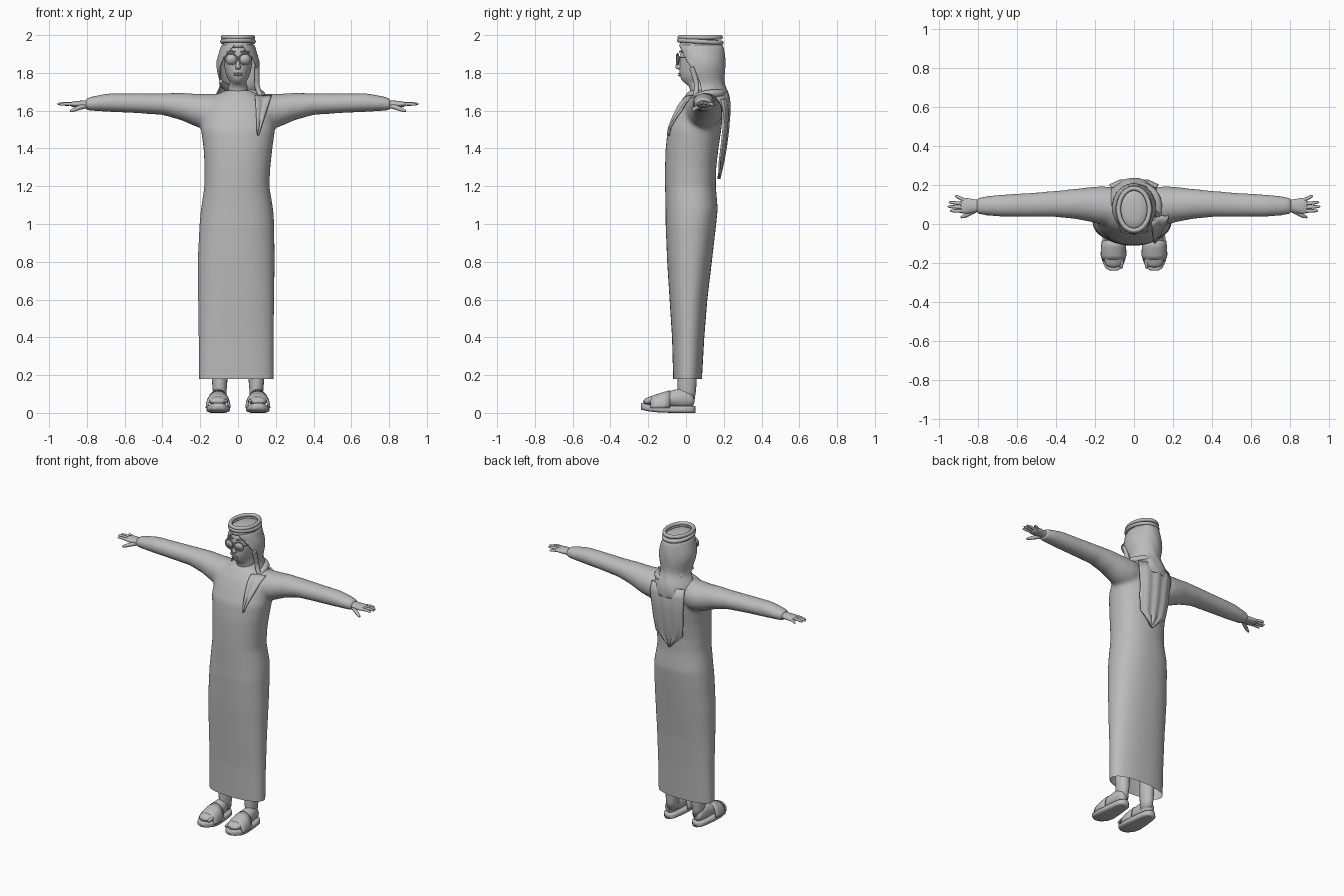
import bpy, bmesh
from math import sin, cos, pi, radians
from mathutils import Vector
from mathutils.bvhtree import BVHTree

cube = bpy.data.objects.get("Cube")
if cube:
    bpy.data.objects.remove(cube, do_unlink=True)

grey = bpy.data.materials.new("plain_grey")
grey.use_nodes = True
grey.diffuse_color = (0.5, 0.5, 0.5, 1)
grey.node_tree.nodes["Principled BSDF"].inputs["Base Color"].default_value = (0.5, 0.5, 0.5, 1)

X, Y, Z = Vector((1, 0, 0)), Vector((0, 1, 0)), Vector((0, 0, 1))


def ring(c, u, v, n=28, power=2.0, start=0.0, end=2 * pi):
    """Points on a (super)ellipse; open if it is not a full turn."""
    full = end - start > 6.28
    pts = []
    for i in range(n):
        a = start + (end - start) * i / (n if full else n - 1)
        ca, sa = cos(a), sin(a)
        k = (abs(ca) ** power + abs(sa) ** power) ** (-1 / power)
        pts.append(Vector(c) + u * (ca * k) + v * (sa * k))
    return pts


def finish(name, data, subsurf=0, thick=0.0):
    obj = bpy.data.objects.new(name, data)
    bpy.context.collection.objects.link(obj)
    data.materials.append(grey)
    if thick:
        m = obj.modifiers.new("thickness", "SOLIDIFY")
        m.thickness, m.offset = thick, 0
    if subsurf:
        obj.modifiers.new("smooth", "SUBSURF").levels = subsurf
        obj.modifiers["smooth"].render_levels = subsurf
    if isinstance(data, bpy.types.Mesh):
        for p in data.polygons:
            p.use_smooth = True
    return obj


def loft(name, rings, closed=True, caps=True, subsurf=0, thick=0.0):
    """Skin a row of point rings."""
    bm = bmesh.new()
    rows = [[bm.verts.new(p) for p in r] for r in rings]
    n = len(rows[0])
    for a, b in zip(rows, rows[1:]):
        for i in range(n if closed else n - 1):
            j = (i + 1) % n
            bm.faces.new((a[i], a[j], b[j], b[i]))
    if closed and caps:
        bm.faces.new(rows[0])
        bm.faces.new(rows[-1])
    bmesh.ops.recalc_face_normals(bm, faces=bm.faces)
    me = bpy.data.meshes.new(name)
    bm.to_mesh(me)
    bm.free()
    return finish(name, me, subsurf, thick)


def bake(obj):
    """Replace an object by its evaluated mesh."""
    bpy.context.view_layer.update()
    dg = bpy.context.evaluated_depsgraph_get()
    me = bpy.data.meshes.new_from_object(obj.evaluated_get(dg))
    name = obj.name
    bpy.data.objects.remove(obj, do_unlink=True)
    if not me.materials:
        me.materials.append(grey)
    new = bpy.data.objects.new(name, me)
    bpy.context.collection.objects.link(new)
    for p in me.polygons:
        p.use_smooth = True
    return new


def tube(name, pts, radius, cyclic=False, taper=None):
    cu = bpy.data.curves.new(name, "CURVE")
    cu.dimensions, cu.bevel_depth, cu.bevel_resolution = "3D", radius, 3
    cu.use_fill_caps = True
    sp = cu.splines.new("POLY" if cyclic else "NURBS")
    sp.points.add(len(pts) - 1)
    for i, p in enumerate(pts):
        sp.points[i].co = (*p, 1)
        sp.points[i].radius = taper[i] if taper else 1
    sp.use_cyclic_u = cyclic
    if not cyclic:
        sp.order_u, sp.use_endpoint_u, sp.resolution_u = 3, True, 6
    return bake(finish(name, cu))


def level(z, rx, yf, yb, cx=0.0, power=2.0, n=28):
    """Horizontal section given by its half width, front and back."""
    return ring((cx, (yf + yb) / 2, z), X * rx, Y * ((yb - yf) / 2), n, power)


# Robe: body and sleeves fused into one cloth surface
body_rows = [(.10, .199, -.066, .08, -.01), (.4, .199, -.074, .097, -.01), (.6, .202, -.087, .113, -.01),
             (.8, .204, -.1, .137, -.01), (1.0, .198, -.108, .16, -.006), (1.08, .191, -.108, .168, -.005),
             (1.2, .172, -.111, .158, -.006), (1.3, .174, -.111, .16, -.003), (1.4, .182, -.108, .172, 0),
             (1.5, .196, -.097, .187, 0), (1.58, .19, -.065, .195, 0), (1.64, .17, -.035, .19, 0),
             (1.68, .12, -.005, .17, 0), (1.71, .062, .02, .14, 0)]
robe = loft("robe", [level(z, r, f, b, cx, 2.3, 40) for z, r, f, b, cx in body_rows])
sleeve_rows = [(.06, .09, 1.60, .09, .09), (.16, .095, 1.595, .1, .095), (.22, .1, 1.602, .09, .088),
               (.3, .103, 1.622, .078, .073), (.4, .103, 1.635, .068, .058), (.55, .097, 1.64, .062, .053),
               (.68, .094, 1.643, .058, .05), (.76, .093, 1.638, .05, .041), (.81, .092, 1.634, .043, .032)]
parts = [robe]
for s in (-1, 1):
    parts.append(loft("sleeve", [ring((s * x, y, z), Y * ry, Z * rz) for x, y, z, ry, rz in sleeve_rows]))
bm = bmesh.new()
for p in parts:
    bm.from_mesh(p.data)
bm.to_mesh(robe.data)
bm.free()
for p in parts[1:]:
    bpy.data.objects.remove(p, do_unlink=True)
mod = robe.modifiers.new("fuse", "REMESH")
mod.mode, mod.voxel_size = "VOXEL", 0.011
mod = robe.modifiers.new("relax", "SMOOTH")
mod.factor, mod.iterations = 0.5, 14
robe = bake(robe)
bm = bmesh.new()
bm.from_mesh(robe.data)
bmesh.ops.bisect_plane(bm, geom=bm.verts[:] + bm.edges[:] + bm.faces[:],
                       plane_co=(0, 0, .18), plane_no=(0, 0, 1), clear_inner=True)
robe_tree = BVHTree.FromBMesh(bm)
bm.to_mesh(robe.data)
bm.free()

# Hands and feet
finger_tips = [(.945, .068, 1.632), (.956, .09, 1.636), (.95, .112, 1.636), (.918, .145, 1.63)]
sole_rows = [(-.238, .022, .035), (-.225, .042, .032), (-.19, .058, .025), (-.14, .062, .02), (-.07, .056, .018),
             (0, .047, .018), (.03, .04, .018), (.05, .02, .018)]
foot_rows = [(-.225, .06, .028, .012), (-.2, .063, .048, .022), (-.15, .066, .053, .032), (-.09, .072, .048, .042),
             (-.03, .08, .042, .055), (.02, .075, .037, .045), (.046, .062, .022, .025)]
for s, side in ((-1, "right"), (1, "left")):
    palm = [(.77, .036, .026), (.81, .031, .02), (.845, .04, .019), (.875, .043, .015), (.892, .036, .01)]
    loft(side + "_palm", [ring((s * x, .093, 1.634), Y * ry, Z * rz, 16) for x, ry, rz in palm], subsurf=1)
    for i, (x, y, z) in enumerate(finger_tips):
        root = Vector((s * .865, .066 + .018 * i, 1.634))
        tip = Vector((s * x, y, z))
        tube(f"{side}_finger_{i + 1}", [root, root.lerp(tip, .5) + Z * .004, root.lerp(tip, .9), tip], .0095,
             taper=[1, .95, .8, .35])
    tube(side + "_thumb", [(s * .81, .075, 1.625), (s * .85, .05, 1.613), (s * .875, .038, 1.602),
                           (s * .888, .034, 1.597)], .012, taper=[1.2, 1, .8, .4])
    fx = s * .105
    loft(side + "_foot", [ring((fx, y, z), X * rx, Z * rz, 20) for y, z, rx, rz in foot_rows], subsurf=1)
    leg = [(.06, .002, .034, .042), (.11, .004, .036, .048), (.16, .006, .04, .05), (.4, .01, .052, .055)]
    loft(side + "_lower_leg", [ring((s * .097, y, z), X * rx, Y * ry, 20) for z, y, rx, ry in leg])
    loft(side + "_sandal_sole", [ring((fx, y, z), X * rx, Z * .018, 20, 5) for y, rx, z in sole_rows])
    strap = [(-.188, .054, .056), (-.16, .062, .068), (-.12, .061, .08), (-.085, .056, .09)]
    loft(side + "_sandal_strap", [ring((fx, y, .026), X * rx, Z * h, 16, 2.4, 0, pi) for y, rx, h in strap],
         closed=False, thick=.008)
    # Toes at the open front of the sandal
    for i in range(5):
        tx = fx + s * (i - 2) * .02
        ty = -.226 + .007 * i
        tube(f"{side}_toe_{i + 1}", [(tx, ty + .05, .062), (tx, ty + .015, .063), (tx, ty, .056)],
             .012 - .001 * i, taper=[1, 1, .5])

# Head and face
head_rows = [(1.64, .06, .015, .15), (1.70, .054, .025, .14), (1.735, .05, .015, .14), (1.748, .04, -.012, .145),
             (1.765, .052, -.027, .15), (1.79, .064, -.034, .17), (1.83, .073, -.036, .18), (1.88, .077, -.031, .185),
             (1.93, .076, -.03, .18), (1.965, .06, .0, .15)]
loft("head", [level(*r) for r in head_rows], subsurf=1)
nose = [(1.89, .007, -.036, -.02), (1.86, .009, -.046, -.02), (1.835, .014, -.06, -.02), (1.824, .016, -.056, -.02),
        (1.818, .01, -.042, -.02)]
loft("nose", [level(*r, n=12) for r in nose], subsurf=1)
for name, z, h in (("upper_lip", 1.797, .005), ("lower_lip", 1.787, .006)):
    loft(name, [ring((x, -.036 + 5 * x * x, z), Y * max(.001, .008 - abs(x) * .25), Z * (h - abs(x) * .15), 10)
                for x in (-.026, -.014, 0, .014, .026)], subsurf=1)

# Round glasses
for s, side in ((-1, "right"), (1, "left")):
    rim = ring((s * .037, -.044, 1.873), X * .031 + Y * s * .006, Z * .029, 32)
    tube(side + "_glasses_rim", rim, .0035, cyclic=True)
    loft(side + "_lens", [rim, [p + Y * .003 for p in rim]])
    tube(side + "_glasses_arm", [(s * .067, -.038, 1.88), (s * .08, -.01, 1.882), (s * .088, .07, 1.878)], .003)
    tube(side + "_eyebrow", [(s * .014, -.034, 1.911), (s * .037, -.033, 1.917), (s * .062, -.012, 1.91)], .004)
tube("glasses_bridge", [(-.009, -.045, 1.88), (0, -.05, 1.884), (.009, -.045, 1.88)], .0035)

# Head cloth: crown, then a veil that opens around the face and spreads on the shoulders
crown = [(1.925, .086, -.041, .195), (1.95, .083, -.038, .192), (1.972, .072, -.025, .18), (1.983, .045, .01, .14),
         (1.986, .012, .06, .09)]
loft("headcloth_crown", [level(*r) for r in crown], subsurf=1)
veil_rows = [(1.95, .083, .115, .078, 8), (1.92, .093, .121, .08, 28), (1.86, .114, .122, .084, 50),
             (1.81, .109, .118, .086, 66), (1.76, .094, .108, .09, 80), (1.725, .092, .11, .094, 82),
             (1.69, .112, .122, .102, 80), (1.65, .135, .126, .108, 90), (1.59, .145, .122, .11, 105)]


def veil_ring(z, rx, ry, cy, gap):
    g = radians(gap)
    pts = ring((0, cy, z), Y * -ry, X * rx, 41, 2, g, 2 * pi - g)
    c = Vector((0, cy, z))
    return [c + (p - c) * (1 + .018 * sin(i * .9 + z * 45)) for i, p in enumerate(pts)]


loft("headcloth_veil", [veil_ring(*r) for r in veil_rows], closed=False, subsurf=1, thick=.008)

# Rolled folds that wrap the neck
tube("neck_fold", [(-.092, .06, 1.755), (-.085, .15, 1.735), (0, .205, 1.70), (.09, .18, 1.69), (.13, .1, 1.69),
                   (.125, .04, 1.67)], .02, taper=[.5, .9, 1, 1.1, 1.1, .7])
tube("side_fold", [(.1, .03, 1.83), (.1, .05, 1.77), (.1, .06, 1.72), (.12, .05, 1.68)], .014)

# Pointed end hanging over the left chest, laid on the robe
drape = []
for i in range(13):
    t = i / 12
    z, row, y = 1.68 - .21 * t, [], .04
    for j in range(9):
        x = .09 + .014 * t + (.085 * (1 - t) + .003) * j / 8
        hit = robe_tree.ray_cast(Vector((x, -1, z)), Y)[0]
        y = min(hit.y, .06) if hit else y
        row.append(Vector((x, y - .011 - .004 * sin(j * 1.2), z)))
    drape.append(row)
loft("front_drape", drape, closed=False, thick=.008)

# Pointed tail hanging down the back
tail_rows = [(1.66, .12, .213), (1.6, .125, .228), (1.5, .115, .22), (1.42, .11, .21), (1.33, .098, .195),
             (1.28, .045, .183), (1.24, .004, .174)]
tail = [[Vector((w * k / 8, y - 1.6 * (w * k / 8) ** 2 + .004 * cos(k * 1.3), z)) for k in range(-8, 9)]
        for z, w, y in tail_rows]
loft("back_tail", tail, closed=False, thick=.009)

# Twin coils of the head band
for i, (z, grow) in enumerate(((1.966, .004), (1.988, 0))):
    coil = [p - Z * (p.y - .075) * .06 * (1 - i) for p in
            ring((0, .075, z), X * (.079 + grow), Y * (.108 + grow), 48)]
    tube(("lower", "upper")[i] + "_head_coil", coil, .012, cyclic=True)
